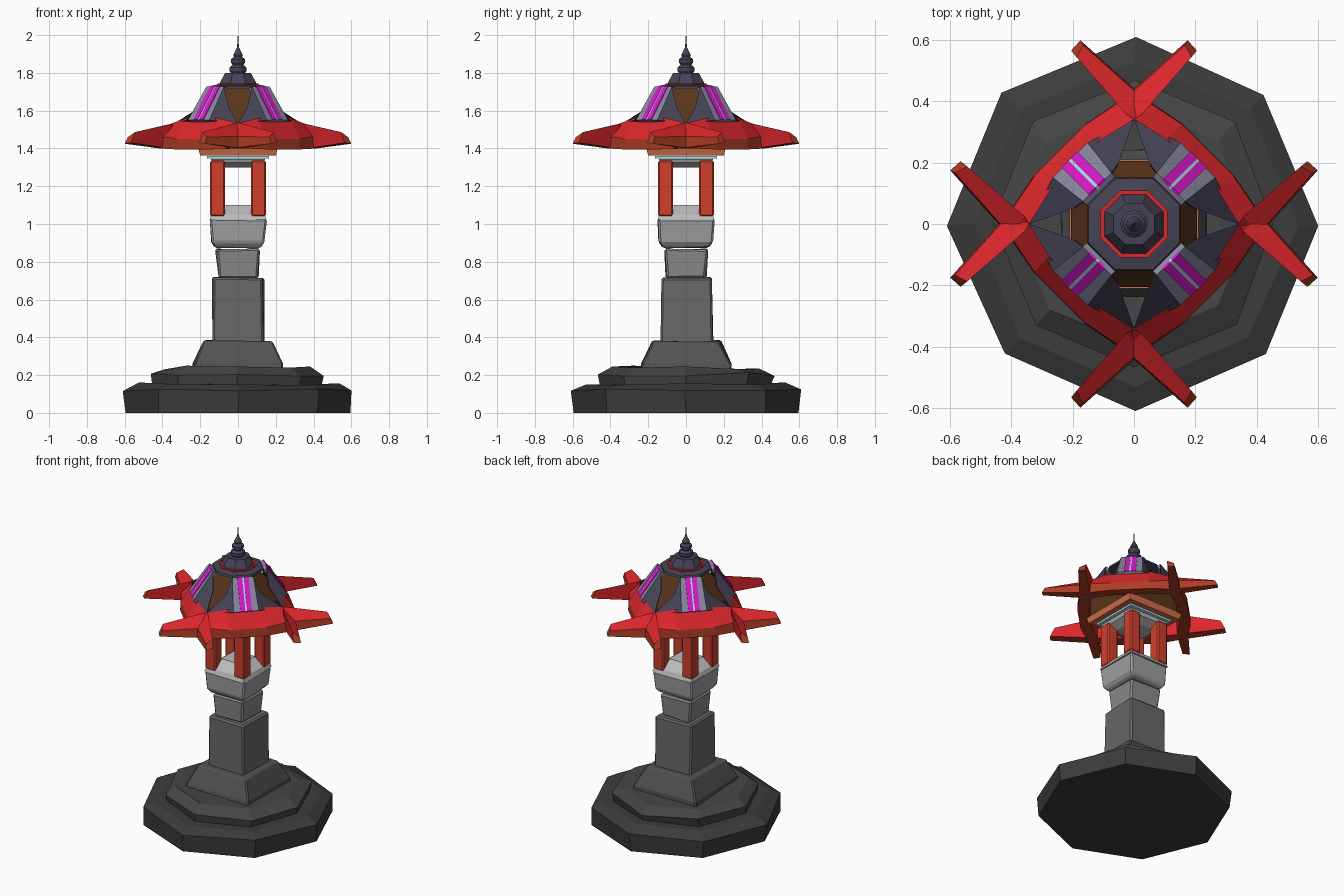
import bpy, bmesh, math, random
from math import pi, cos, sin
from mathutils import Matrix, Vector

if "Cube" in bpy.data.objects:
    bpy.data.objects.remove(bpy.data.objects["Cube"])

random.seed(4)
R2 = math.sqrt(0.5)


def material(name, rgb):
    m = bpy.data.materials.new(name)
    m.diffuse_color = (*rgb, 1)
    m.use_nodes = True
    m.node_tree.nodes["Principled BSDF"].inputs["Base Color"].default_value = m.diffuse_color
    return m


RED = material("red_paint", (0.72, 0.02, 0.025))
POST = material("post_red", (0.62, 0.05, 0.025))
RUST = material("red_edge", (0.42, 0.045, 0.018))
ORANGE = material("orange_wood", (0.65, 0.16, 0.07))
BROWN = material("brown_wood", (0.10, 0.035, 0.01))
SLATE = material("slate", (0.25, 0.25, 0.36))
DARK = material("dark_slate", (0.06, 0.055, 0.09))
MAGENTA = material("magenta", (0.70, 0.01, 0.60))
CYAN = material("pale_cyan", (0.42, 0.72, 0.78))
STONES = [material("stone_%d" % i, (v, v, v)) for i, v in
          enumerate((0.045, 0.06, 0.085, 0.14, 0.25, 0.35, 0.5))]


def loft(name, rings, mat, turn=0, jitter=0, bevel=0):
    """Skin a list of equal point rings and cap both ends."""
    bm = bmesh.new()
    rot = Matrix.Rotation(turn, 3, 'Z')
    rows = [[bm.verts.new(rot @ Vector(p)) for p in r] for r in rings]
    n = len(rows[0])
    for a, b in zip(rows, rows[1:]):
        for i in range(n):
            j = (i + 1) % n
            bm.faces.new((a[i], a[j], b[j], b[i]))
    bm.faces.new(rows[0][::-1])
    bm.faces.new(rows[-1])
    for v in bm.verts:
        if jitter and v.co.z > 0.01:
            v.co += Vector([random.uniform(-jitter, jitter) for _ in range(3)])
    bmesh.ops.recalc_face_normals(bm, faces=bm.faces)
    me = bpy.data.meshes.new(name)
    bm.to_mesh(me)
    bm.free()
    me.materials.append(mat)
    ob = bpy.data.objects.new(name, me)
    bpy.context.collection.objects.link(ob)
    if bevel:
        mod = ob.modifiers.new("chipped_edges", 'BEVEL')
        mod.width, mod.segments = bevel, 1
    return ob


def ring(r, z, n=8, start=0.0):
    return [(r * cos(start + 2 * pi * i / n), r * sin(start + 2 * pi * i / n), z)
            for i in range(n)]


def turned(name, profile, mat, n=8, start=0.0, **kw):
    return loft(name, [ring(r, z, n, start) for r, z in profile], mat, **kw)


def square(name, profile, mat, **kw):
    """Axis-aligned square stack, given (half width, z)."""
    return turned(name, [(h / R2, z) for h, z in profile], mat, 4, pi / 4, **kw)


def plate(name, quad, thick, mat, turn):
    """Slab made from a quad and its copy pushed inwards along the normal."""
    q = [Vector(p) for p in quad]
    nor = (q[1] - q[0]).cross(q[3] - q[0]).normalized()
    if nor.z < 0:
        nor = -nor
    return loft(name, [q, [p - nor * thick for p in q]], mat, turn)


# Stepped octagonal base
turned("base_lower", [(0.595, 0), (0.605, 0.12), (0.53, 0.155)], STONES[0], jitter=0.008)
turned("base_upper", [(0.45, 0.14), (0.46, 0.205), (0.39, 0.24)], STONES[1], jitter=0.01)
square("pedestal", [(0.245, 0.21), (0.235, 0.26), (0.18, 0.38)], STONES[2], jitter=0.007, bevel=0.008)

# Rough pillar stones
square("pillar_lower", [(0.14, 0.37), (0.135, 0.72)], STONES[3], jitter=0.006, bevel=0.01)
square("pillar_middle", [(0.105, 0.71), (0.117, 0.87)], STONES[4], jitter=0.006, bevel=0.01)
square("pillar_upper", [(0.12, 0.875), (0.142, 0.90), (0.15, 1.03)], STONES[5], jitter=0.005, bevel=0.01)
square("lantern_floor", [(0.15, 1.025), (0.14, 1.05), (0.075, 1.10)], STONES[6])

# Lantern posts
for sx in (-1, 1):
    for sy in (-1, 1):
        x, y, h = sx * 0.109, sy * 0.109, 0.039
        loft("lantern_post", [[(x - h, y - h, z), (x + h, y - h, z), (x + h, y + h, z),
                               (x - h, y + h, z)] for z in (1.04, 1.335)], POST, bevel=0.008)

# Ceiling layers above the lantern
square("lantern_ceiling", [(0.08, 1.30), (0.135, 1.325), (0.145, 1.345)], STONES[6])
square("glow_plate", [(0.165, 1.347), (0.165, 1.36)], CYAN)
square("eave_tray", [(0.20, 1.362), (0.21, 1.40)], ORANGE)
square("roof_core", [(0.205, 1.40), (0.205, 1.50), (0.07, 1.73)], BROWN)

# Crossing roof beams: stations of (along, [(out, z) x4])
mid = [(0.343, 1.395), (0.340, 1.45), (0.27, 1.56), (0.27, 1.40)]
cross = [(0.315, 1.40), (0.31, 1.465), (0.235, 1.53), (0.245, 1.40)]
tip = [(0.30, 1.425), (0.295, 1.46), (0.252, 1.487), (0.255, 1.43)]
stations = [(0.12, mid), (0.27, cross), (0.545, tip)]
stations = [(-s, c) for s, c in reversed(stations)] + stations
for k in range(4):
    rings = []
    for s, sec in stations:
        row = []
        for o, z in sec:
            t = s * (1 - (z - 1.43) * 0.9) if abs(s) > 0.5 else s
            row.append(((o + t) * R2, (o - t) * R2, z))
        rings.append(row)
    ob = loft("roof_beam", rings, RED, k * pi / 2)
    ob.data.materials.append(RUST)
    for i, f in enumerate(ob.data.polygons):
        if i >= 20 or i % 4 in (0, 3):
            f.material_index = 1


# Upper roof panels on the diagonals
def slope(s, f, lift=0):
    """Point on the +x+y slope: s along the eave, f from bottom to top."""
    o, z = 0.295 - 0.125 * f + lift * 0.8, 1.55 + 0.178 * f + lift * 0.6
    return ((o + s) * R2, (o - s) * R2, z)


def strip(s0, s1, lift, taper=1.0):
    return [slope(s0, 0, lift), slope(s1, 0, lift),
            slope(s1 * taper, 1, lift), slope(s0 * taper, 1, lift)]


for k in range(4):
    a = k * pi / 2
    plate("roof_panel", strip(-0.08, 0.08, 0, 0.82), 0.025, SLATE, a)
    plate("panel_stripe_left", strip(-0.036, -0.005, 0.004), 0.01, MAGENTA, a)
    plate("panel_stripe_right", strip(0.005, 0.036, 0.004), 0.01, MAGENTA, a)
    plate("panel_stripe_light", strip(-0.005, 0.005, 0.003), 0.01, CYAN, a)
    # Dark wings folding from each panel towards the beam crossings
    for sg in (-1, 1):
        top, bot = slope(sg * 0.066, 1), slope(sg * 0.08, 0)
        end, inner = (0.34, 0, 1.53), (0.20, 0.05, 1.62)
        if sg < 0:
            end, inner = (end[1], end[0], end[2]), (inner[1], inner[0], inner[2])
        plate("roof_wing", [top, bot, end, inner], 0.015, DARK, a)

# Crown and finial
turned("crown_plate", [(0.165, 1.715), (0.16, 1.73), (0.12, 1.738)], DARK, 8, pi / 8)
turned("crown_trim", [(0.118, 1.73), (0.118, 1.744)], RED, 8, pi / 8)
turned("crown", [(0.105, 1.742), (0.10, 1.755), (0.073, 1.80)], DARK, 8, pi / 8)
turned("finial", [(0.032, 1.79), (0.045, 1.81), (0.045, 1.828), (0.028, 1.842), (0.037, 1.855),
                  (0.037, 1.872), (0.022, 1.885), (0.025, 1.895), (0.012, 1.92),
                  (0.005, 1.935), (0.001, 2.0)], DARK, 12)
